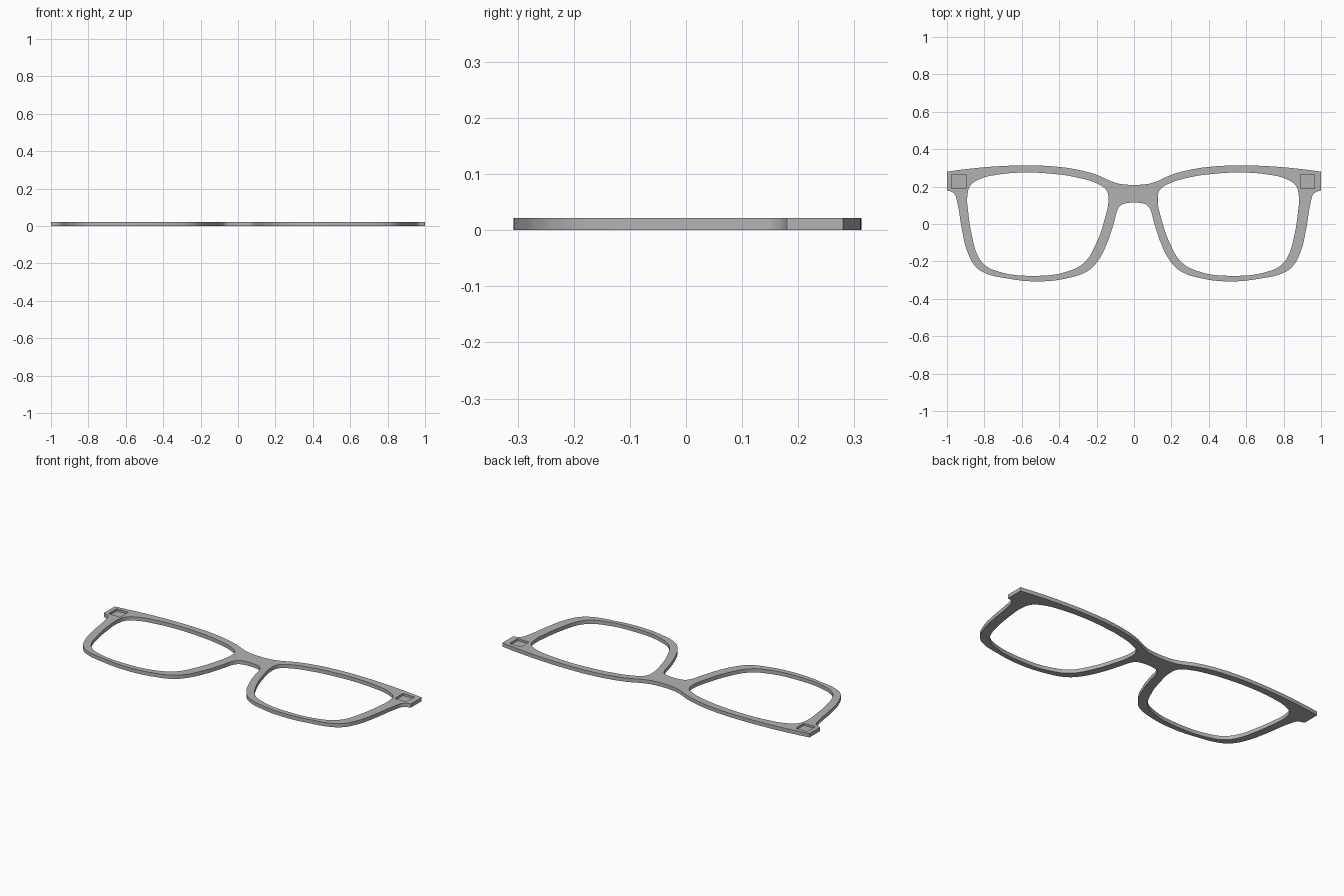
import bpy, bmesh

if "Cube" in bpy.data.objects:
    bpy.data.objects.remove(bpy.data.objects["Cube"])

THICK = 0.022
SHIFT = -0.005   # lens openings and hinge pockets sit slightly off centre

grey = bpy.data.materials.new("frame grey")
grey.use_nodes = True
grey.diffuse_color = (0.45, 0.45, 0.45, 1)
grey.node_tree.nodes["Principled BSDF"].inputs["Base Color"].default_value = (0.45, 0.45, 0.45, 1)

# Outer rim of the left half, bridge top to bridge bottom
rim = [(.065, .213), (.11, .224), (.2, .263), (.3, .29), (.42, .307), (.57, .313),
       (.75, .307), (.9, .293), (1, .28), (1, .18), (.962, .163), (.945, .115),
       (.92, -.03), (.89, -.15), (.845, -.23), (.79, -.265), (.69, -.289),
       (.515, -.307), (.345, -.287), (.245, -.25), (.195, -.2), (.145, -.105),
       (.105, .015), (.09, .07), (.069, .101), (.035, .112)]
corners = {(1, .28), (1, .18)}

# Lens opening of the left half
lens = [(.565, .275), (.715, .265), (.82, .24), (.87, .205), (.885, .158), (.88, .05),
        (.86, -.07), (.832, -.165), (.795, -.217), (.74, -.248), (.515, -.277),
        (.34, -.25), (.26, -.205), (.2, -.11), (.152, .025), (.132, .13),
        (.142, .18), (.18, .21), (.315, .252), (.42, .267)]


def mirrored(points):
    return [(-x, y) for x, y in reversed(points)]


def moved(points):
    return [(x + SHIFT, y) for x, y in points]


def add_loop(curve, points):
    spline = curve.splines.new("BEZIER")
    spline.bezier_points.add(len(points) - 1)
    spline.use_cyclic_u = True
    for p, (x, y) in zip(spline.bezier_points, points):
        p.co = (x, y, 0)
        sharp = (abs(x), y) in corners
        p.handle_left_type = p.handle_right_type = "VECTOR" if sharp else "AUTO"


# Flat frame outline with two lens holes, given thickness
curve = bpy.data.curves.new("frame_outline", "CURVE")
curve.dimensions = "2D"
curve.fill_mode = "BOTH"
curve.resolution_u = 6
curve.extrude = THICK / 2
add_loop(curve, rim + mirrored(rim))
add_loop(curve, moved(lens))
add_loop(curve, moved(mirrored(lens)))
outline = bpy.data.objects.new("frame_outline", curve)
bpy.context.collection.objects.link(outline)
bpy.context.view_layer.update()
mesh = bpy.data.meshes.new_from_object(outline.evaluated_get(bpy.context.evaluated_depsgraph_get()))
bpy.data.objects.remove(outline)

bm = bmesh.new()
bm.from_mesh(mesh)
bmesh.ops.remove_doubles(bm, verts=bm.verts, dist=0.0002)
bmesh.ops.translate(bm, verts=bm.verts, vec=(0, 0, THICK / 2))
bmesh.ops.recalc_face_normals(bm, faces=bm.faces)
bm.to_mesh(mesh)
bm.free()
mesh.materials.clear()
mesh.materials.append(grey)
frame = bpy.data.objects.new("glasses_front_frame", mesh)
bpy.context.collection.objects.link(frame)

# Square hinge pockets sunk into the upper face
cutters = []
for side, name in ((1, "left"), (-1, "right")):
    bpy.ops.mesh.primitive_cube_add(size=1, location=(side * .932 + SHIFT, .226, .03))
    cutter = bpy.context.object
    cutter.name = name + "_hinge_pocket_cutter"
    cutter.scale = (.075, .075, .04)
    cutter.data.materials.append(grey)
    cutter.hide_render = True
    cutters.append(cutter)
    cut = frame.modifiers.new(name + "_hinge_pocket", "BOOLEAN")
    cut.operation = "DIFFERENCE"
    cut.solver = "EXACT"
    cut.object = cutter

# Bake the pockets, drop the cutters, smooth the curved walls
bpy.context.view_layer.update()
baked = bpy.data.meshes.new_from_object(frame.evaluated_get(bpy.context.evaluated_depsgraph_get()))
frame.modifiers.clear()
frame.data = baked
for cutter in cutters:
    bpy.data.objects.remove(cutter)
bpy.ops.object.select_all(action="DESELECT")
frame.select_set(True)
bpy.context.view_layer.objects.active = frame
bpy.ops.object.shade_smooth_by_angle(angle=0.6)
